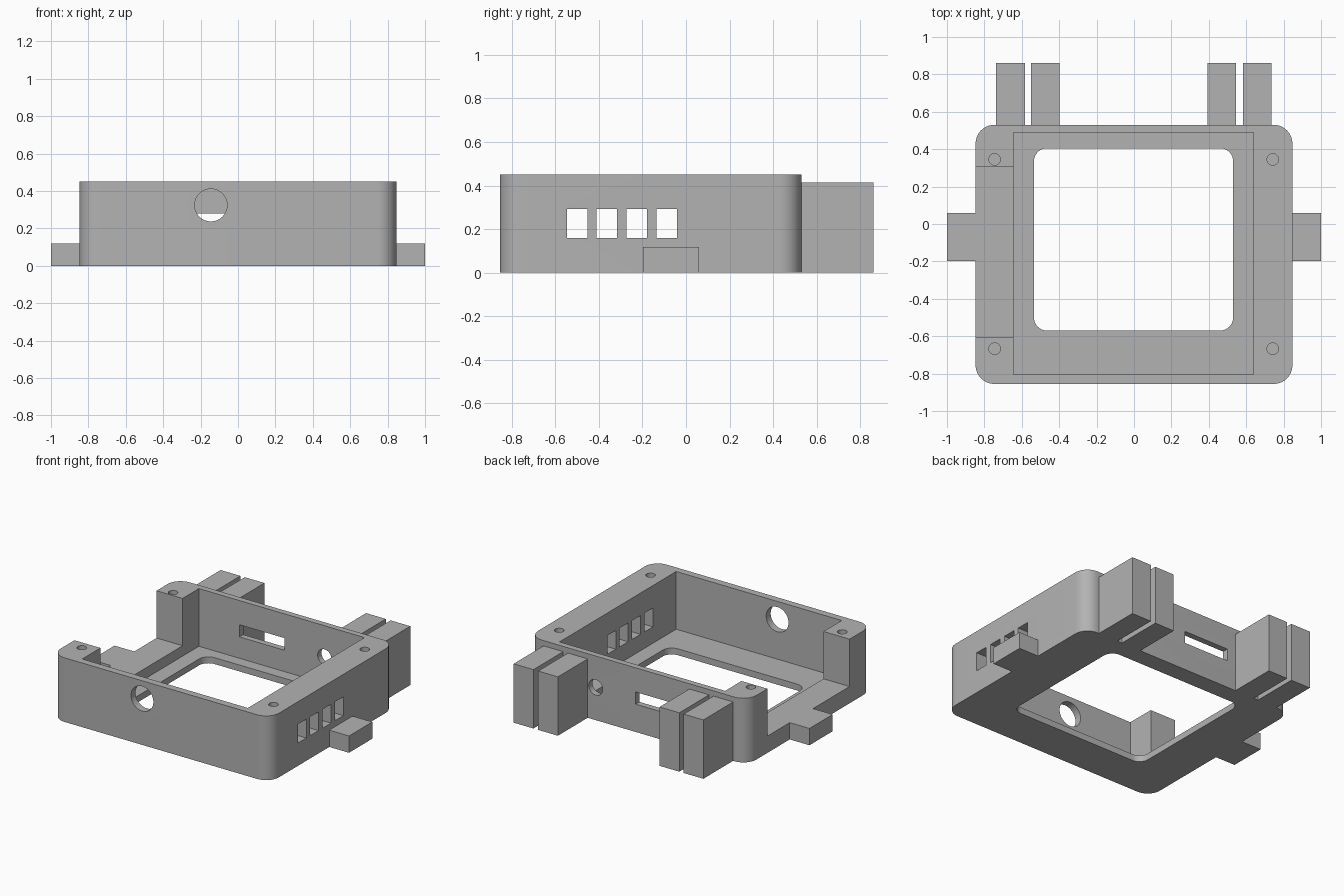
import bpy, bmesh, math

if "Cube" in bpy.data.objects:
    bpy.data.objects.remove(bpy.data.objects["Cube"], do_unlink=True)

grey = bpy.data.materials.new("plain grey")
grey.use_nodes = True
colour = (0.45, 0.45, 0.45, 1)
grey.diffuse_color = colour
grey.node_tree.nodes["Principled BSDF"].inputs["Base Color"].default_value = colour


def finish(name, bm):
    bmesh.ops.recalc_face_normals(bm, faces=bm.faces)
    mesh = bpy.data.meshes.new(name)
    bm.to_mesh(mesh)
    bm.free()
    mesh.materials.append(grey)
    obj = bpy.data.objects.new(name, mesh)
    bpy.context.collection.objects.link(obj)
    return obj


def box(name, x, y, z, radius=0, segments=10):
    """Box from ranges, with optional rounded upright edges."""
    bm = bmesh.new()
    bmesh.ops.create_cube(bm, size=1)
    for v in bm.verts:
        for i, (low, high) in enumerate((x, y, z)):
            v.co[i] = low if v.co[i] < 0 else high
    if radius:
        upright = [e for e in bm.edges
                   if abs(e.verts[0].co.z - e.verts[1].co.z) > 1e-4]
        bmesh.ops.bevel(bm, geom=upright, offset=radius, segments=segments,
                        profile=0.5, affect='EDGES')
    return finish(name, bm)


def rod(name, centre, radius, length, along_y=False):
    bm = bmesh.new()
    bmesh.ops.create_cone(bm, cap_ends=True, segments=32, radius1=radius,
                          radius2=radius, depth=length)
    obj = finish(name, bm)
    obj.location = centre
    if along_y:
        obj.rotation_euler.x = math.pi / 2
    return obj


# Rounded outer case
case = box("case", (-0.847, 0.847), (-0.855, 0.53), (0, 0.45), 0.1)

# Cavity, floor window and side notch
cutters = [
    box("cavity_cutter", (-0.645, 0.64), (-0.805, 0.488), (0.045, 0.6)),
    box("window_cutter", (-0.535, 0.53), (-0.57, 0.405), (-0.1, 0.2), 0.07),
    box("notch_cutter", (-1.1, -0.5), (-0.603, 0.307), (0.118, 0.6)),
]

# Round port in the front wall, slot and small port in the back wall
cutters += [
    rod("front_port_cutter", (-0.145, -0.83, 0.324), 0.087, 0.3, True),
    rod("back_port_cutter", (0.33, 0.51, 0.23), 0.054, 0.3, True),
    box("back_slot_cutter", (-0.33, 0.02), (0.4, 0.7), (0.195, 0.28)),
]

# Row of vents in the left wall
for i in range(4):
    start = -0.547 + i * 0.137
    cutters.append(box("vent_cutter", (0.55, 0.95), (start, start + 0.094),
                       (0.16, 0.292)))

# Screw holes in the corner posts
for x in (-0.745, 0.742):
    for y in (-0.667, 0.345):
        cutters.append(rod("screw_hole_cutter", (x, y, 0.45), 0.031, 0.4))

bpy.context.view_layer.objects.active = case
for cutter in cutters:
    mod = case.modifiers.new("cut", 'BOOLEAN')
    mod.operation = 'DIFFERENCE'
    mod.solver = 'EXACT'
    mod.object = cutter
    bpy.ops.object.modifier_apply(modifier=mod.name)
    bpy.data.objects.remove(cutter, do_unlink=True)

bpy.ops.object.select_all(action='DESELECT')
case.select_set(True)
bpy.ops.object.shade_smooth_by_angle(angle=math.radians(30))

# Side tabs
box("right_tab", (-1, -0.847), (-0.198, 0.06), (0, 0.118))
box("left_tab", (0.847, 1), (-0.198, 0.06), (0, 0.118))

# Paired hinge blocks on the back
for side, start in (("right_outer", -0.737), ("right_inner", -0.55),
                    ("left_inner", 0.392), ("left_outer", 0.582)):
    box(side + "_hinge_block", (start, start + 0.153), (0.53, 0.86), (0, 0.413))
